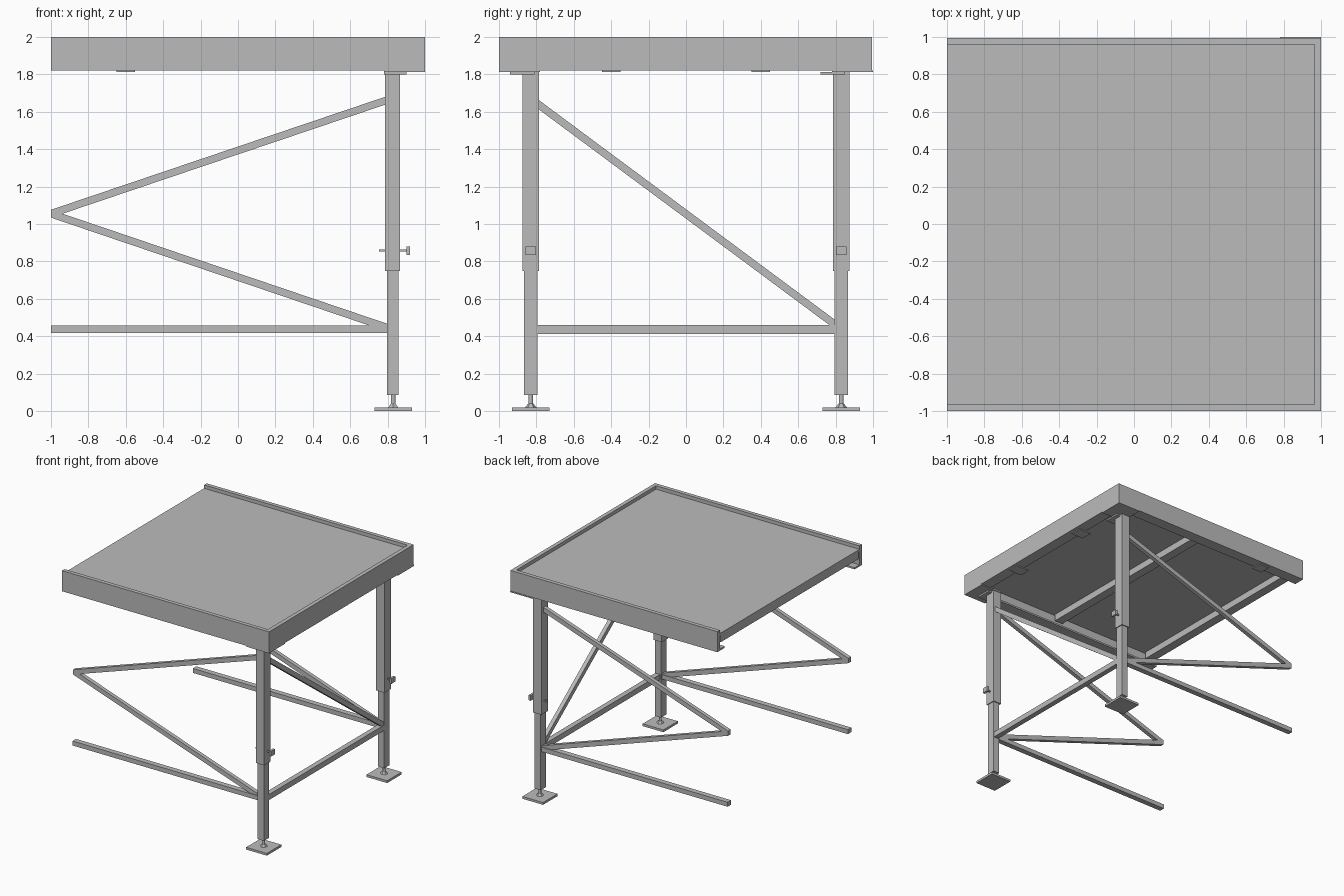
import bpy
import bmesh
from mathutils import Vector

cube = bpy.data.objects.get("Cube")
if cube:
    bpy.data.objects.remove(cube, do_unlink=True)

steel = bpy.data.materials.new("grey steel")
steel.use_nodes = True
GREY = (0.5, 0.5, 0.5, 1)
steel.diffuse_color = GREY
steel.node_tree.nodes["Principled BSDF"].inputs["Base Color"].default_value = GREY


def finish(name, bm):
    bmesh.ops.recalc_face_normals(bm, faces=bm.faces)
    mesh = bpy.data.meshes.new(name)
    bm.to_mesh(mesh)
    bm.free()
    mesh.materials.append(steel)
    obj = bpy.data.objects.new(name, mesh)
    bpy.context.collection.objects.link(obj)
    return obj


def prism(name, points, start, end, axis):
    """Extrude a closed profile along x or y; profile is (other axis, z)."""
    bm = bmesh.new()

    def place(p, d):
        return (d, p[0], p[1]) if axis == "x" else (p[0], d, p[1])

    face = bm.faces.new([bm.verts.new(place(p, start)) for p in points])
    moved = bmesh.ops.extrude_face_region(bm, geom=[face])["geom"]
    step = Vector(place((0, 0), end - start))
    bmesh.ops.translate(bm, vec=step, verts=[v for v in moved if isinstance(v, bmesh.types.BMVert)])
    return finish(name, bm)


def box(name, x, y, z):
    lo, hi = z
    return prism(name, [(x[0], lo), (x[1], lo), (x[1], hi), (x[0], hi)], y[0], y[1], "y")


def bar(name, a, b, height, centre, width, axis):
    """Sloping flat bar with upright ends."""
    h = height / 2
    pts = [(a[0], a[1] - h), (b[0], b[1] - h), (b[0], b[1] + h), (a[0], a[1] + h)]
    return prism(name, pts, centre - width / 2, centre + width / 2, axis)


def cylinder(name, radius, top_radius, z, x, y, sides=16):
    bm = bmesh.new()
    bmesh.ops.create_cone(bm, cap_ends=True, segments=sides, radius1=radius,
                          radius2=top_radius, depth=z[1] - z[0])
    bmesh.ops.translate(bm, vec=(x, y, (z[0] + z[1]) / 2), verts=bm.verts)
    return finish(name, bm)


def angle_profile(edge, sign):
    """Upright web with a bottom flange turned inwards."""
    shape = [(0, 2), (0, 1.82), (0.1, 1.82), (0.1, 1.835), (0.035, 1.835), (0.035, 2)]
    return [(sign * (edge - d), z) for d, z in shape]


# Deck panel, edge rails and the beams beneath
box("deck_panel", (-1, 0.97), (-0.97, 0.97), (1.95, 1.97))
prism("front_edge_rail", angle_profile(1, -1), -1, 1, "x")
prism("back_edge_rail", angle_profile(0.995, 1), -1, 1, "x")
prism("left_edge_rail", angle_profile(1, 1), -0.99, 0.99, "y")
for name, x in (("middle_beam", 0.02), ("end_beam", -0.96)):
    box(name, (x - 0.04, x + 0.04), (-0.95, 0.95), (1.89, 1.95))

LEG = 0.83
for side, s in (("front", -1), ("back", 1)):
    y = s * LEG

    def span(half, mid=y):
        return (mid - half, mid + half)

    # Telescopic leg with its foot
    box(side + "_upper_leg", (0.785, 0.865), span(0.045), (0.75, 1.83))
    box(side + "_lower_leg", (0.797, 0.857), span(0.036), (0.085, 0.76))
    cylinder(side + "_foot_screw", 0.012, 0.012, (0.01, 0.09), LEG, y)
    cylinder(side + "_foot_nut", 0.03, 0.014, (0.02, 0.04), LEG, y, 6)
    box(side + "_foot_plate", (0.73, 0.93), span(0.1), (0, 0.02))

    # Locking bolt
    box(side + "_bolt_shaft", (0.755, 0.905), span(0.006), (0.852, 0.864))
    box(side + "_bolt_knob", (0.9, 0.92), span(0.027), (0.835, 0.88))

    # Mounting plates under the deck frame
    box(side + "_corner_plate", (0.78, 1), span(0.11, s * 0.89), (1.812, 1.822))
    box(side + "_leg_cap", (0.78, 0.9), span(0.065, y - 0.045), (1.798, 1.812))
    box(side + "_rail_tab", (-0.65, -0.55), span(0.05, s * 0.92), (1.812, 1.822))
    box(side + "_left_rail_tab", (0.85, 0.97), span(0.05, s * 0.4), (1.812, 1.822))

    # Side braces running to the open end
    box(side + "_side_rail", (-1, 0.8), span(0.024), (0.417, 0.456))
    bar(side + "_upper_brace", (-1, 1.055), (0.79, 1.66), 0.042, y, 0.035, "y")
    bar(side + "_lower_brace", (-1, 1.055), (0.8, 0.445), 0.042, y, 0.035, "y")

# Cross frame between the two legs
box("cross_rail", (0.807, 0.853), (-0.8, 0.8), (0.412, 0.46))
bar("cross_brace", (-0.79, 1.64), (0.8, 0.46), 0.05, LEG, 0.035, "x")
